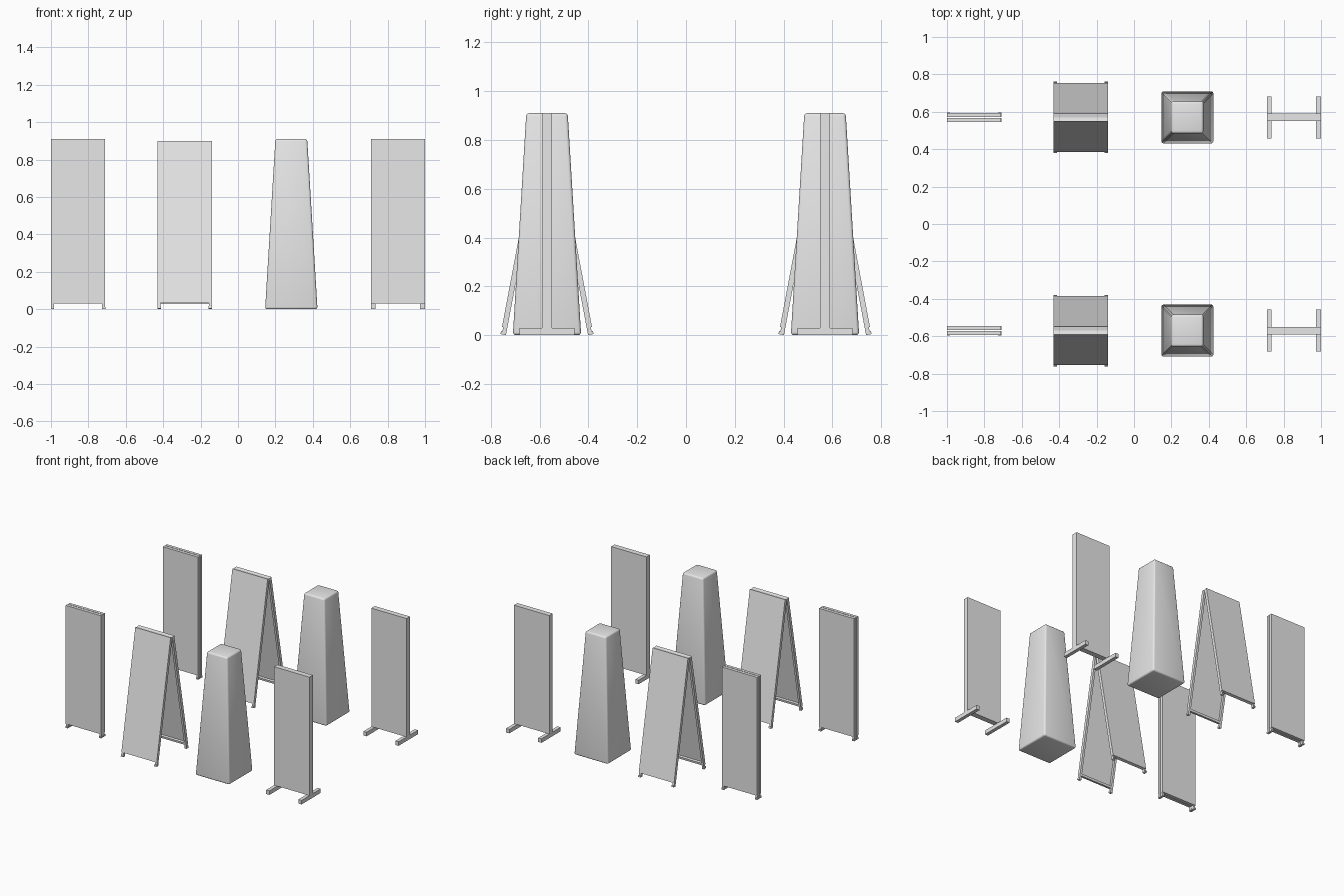
import bpy, bmesh, math
from mathutils import Matrix, Vector

old = bpy.data.objects.get("Cube")
if old:
    bpy.data.objects.remove(old, do_unlink=True)

grey = bpy.data.materials.new("light_grey")
grey.use_nodes = True
grey.diffuse_color = (0.8, 0.8, 0.8, 1)
grey.node_tree.nodes["Principled BSDF"].inputs["Base Color"].default_value = (0.8, 0.8, 0.8, 1)

HEIGHT = 0.91    # full sign height
HALF = 0.145     # half sign width
CLEAR = 0.03     # gap under the boards
ROW = 0.57       # distance of each row from the centre


def box(bm, lo, hi):
    """Add a box between two corners."""
    lo, hi = Vector(lo), Vector(hi)
    m = Matrix.Translation((lo + hi) / 2) @ Matrix.Diagonal((*(hi - lo), 1))
    bmesh.ops.create_cube(bm, size=1, matrix=m)


def finish(name, bm, matrix):
    mesh = bpy.data.meshes.new(name)
    bm.to_mesh(mesh)
    bm.free()
    mesh.materials.append(grey)
    ob = bpy.data.objects.new(name, mesh)
    bpy.context.collection.objects.link(ob)
    ob.matrix_world = matrix
    return ob


def leaf(name, matrix):
    """Framed board hanging down from its top inner edge, open at the back."""
    bm = bmesh.new()
    t, sheet, rail = 0.022, 0.005, 0.016
    low = CLEAR - HEIGHT
    box(bm, (-HALF, -t, low), (HALF, -t + sheet, 0))
    for s in (-1, 1):
        a, b = sorted((s * HALF, s * (HALF - rail)))
        box(bm, (a, -t + sheet, -HEIGHT + 0.012), (b, 0, 0))
        box(bm, (a - 0.001, -t - 0.001, -HEIGHT), (b + 0.001, 0, -HEIGHT + 0.012))
    inner = HALF - rail
    box(bm, (-inner, -t + sheet, -rail), (inner, 0, 0))
    box(bm, (-inner, -t + sheet, low), (inner, 0, low + rail))
    finish(name, bm, matrix)


def folding_sign(name, x, y, angle, gap=0.0):
    top = HEIGHT * math.cos(angle)
    for side, turn in (("front", 0), ("back", math.pi)):
        m = (Matrix.Translation((x, y, top)) @ Matrix.Rotation(turn, 4, "Z")
             @ Matrix.Translation((0, -gap, 0)) @ Matrix.Rotation(-angle, 4, "X"))
        leaf(f"{name}_{side}_leaf", m)


def footed_sign(name, x, y):
    place = Matrix.Translation((x, y, 0))
    # Core with a thin sheet on both faces
    bm = bmesh.new()
    box(bm, (-HALF, -0.015, CLEAR), (HALF, 0.015, HEIGHT))
    for s in (-1, 1):
        a, b = sorted((s * 0.015, s * 0.02))
        box(bm, (-HALF, a, CLEAR), (HALF, b, HEIGHT))
    finish(name + "_board", bm, place)
    # Cross feet
    bm = bmesh.new()
    for s in (-1, 1):
        a, b = sorted((s * HALF, s * (HALF - 0.026)))
        box(bm, (a, -0.113, 0), (b, 0.113, CLEAR))
    finish(name + "_feet", bm, place)


def pillar(name, x, y):
    """Tapered four-sided pillar with softened edges."""
    bm = bmesh.new()
    bmesh.ops.create_cone(bm, cap_ends=True, segments=4, radius1=0.14 * math.sqrt(2),
                          radius2=0.085 * math.sqrt(2), depth=HEIGHT,
                          matrix=Matrix.Translation((0, 0, HEIGHT / 2))
                          @ Matrix.Rotation(math.pi / 4, 4, "Z"))
    bmesh.ops.bevel(bm, geom=bm.edges[:], offset=0.012, segments=3, profile=0.5,
                    affect="EDGES")
    ob = finish(name, bm, Matrix.Translation((x, y, 0)))
    bpy.ops.object.select_all(action="DESELECT")
    ob.select_set(True)
    bpy.context.view_layer.objects.active = ob
    bpy.ops.object.shade_smooth_by_angle(angle=math.radians(35))


# Two identical rows of four signs
for row, y in (("front", -ROW), ("back", ROW)):
    folding_sign(row + "_closed_sign", -1 + HALF, y, 0, gap=0.002)
    folding_sign(row + "_open_sign", -0.285, y, math.asin(0.185))
    pillar(row + "_pillar", 0.285, y)
    footed_sign(row + "_footed_sign", 1 - HALF, y)
